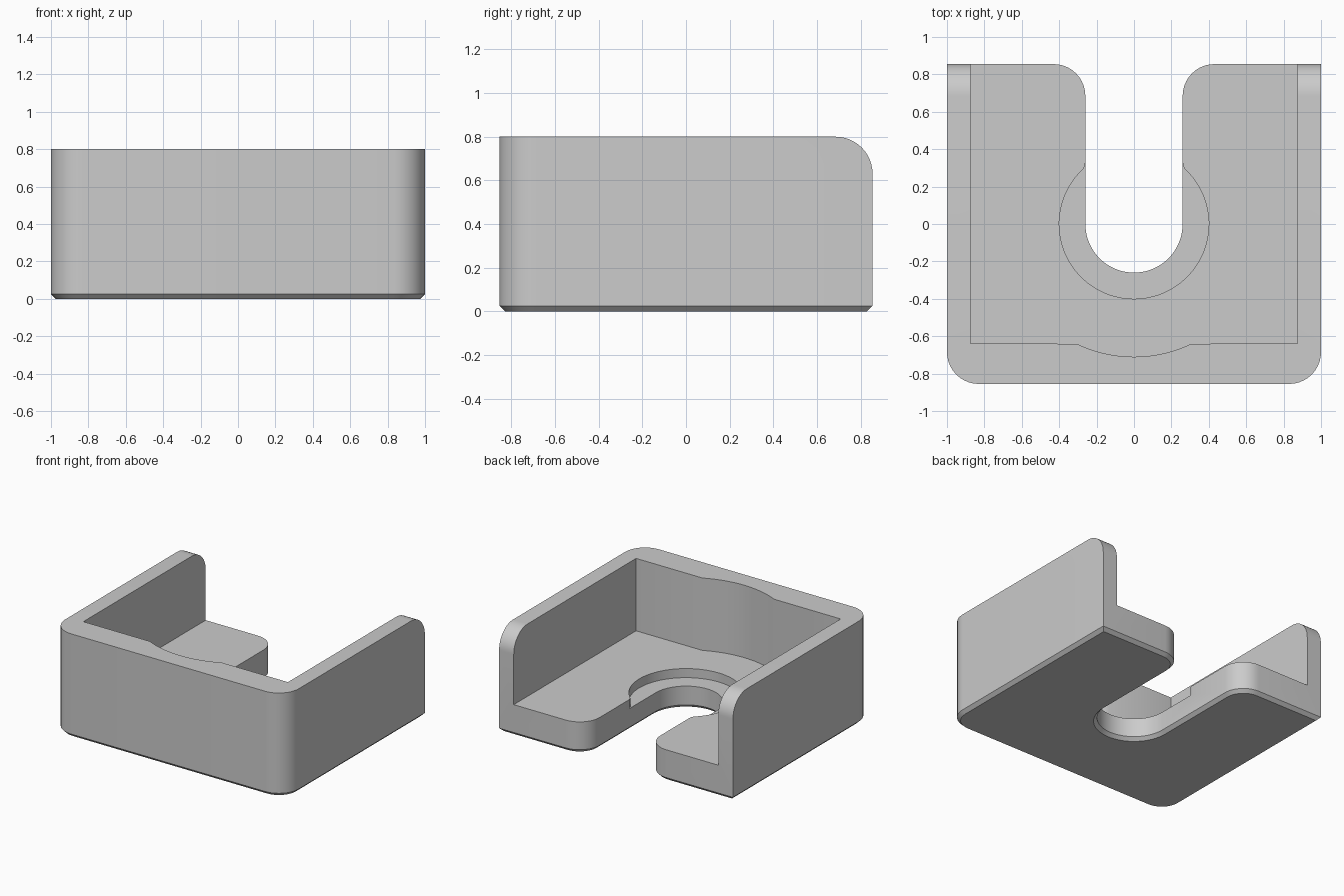
import bpy, bmesh
from math import cos, sin, radians
from mathutils import Vector

cube = bpy.data.objects.get("Cube")
if cube:
    bpy.data.objects.remove(cube)

W, D, H = 1.0, 0.855, 0.8        # half width, half depth, height
FLOOR, LEDGE = 0.24, 0.17        # floor and recess heights
ROUND, SLOT, CHAMFER = 0.17, 0.26, 0.025

grey = bpy.data.materials.new("light grey")
grey.use_nodes = True
grey.diffuse_color = (0.6, 0.6, 0.6, 1)
grey.node_tree.nodes["Principled BSDF"].inputs["Base Color"].default_value = grey.diffuse_color


def arc(cx, cy, r, start, end, steps):
    angles = [radians(start + (end - start) * i / steps) for i in range(steps + 1)]
    return [(cx + r * cos(a), cy + r * sin(a)) for a in angles]


def mirrored(half):
    """Close a right-hand half outline with its mirror image."""
    return half + [(-x, y) for x, y in reversed(half)]


def prism(name, outline, low, high, along_x=False, chamfer=0):
    """Extrude an outline along z, or a (y, z) outline along x."""
    bm = bmesh.new()
    place = (lambda a, b: (low, a, b)) if along_x else (lambda a, b: (a, b, low))
    base = bm.faces.new([bm.verts.new(place(a, b)) for a, b in outline])
    shift = Vector((high - low, 0, 0) if along_x else (0, 0, high - low))
    top = bmesh.ops.extrude_face_region(bm, geom=[base], use_keep_orig=True)["geom"]
    bmesh.ops.translate(bm, vec=shift, verts=[v for v in top if isinstance(v, bmesh.types.BMVert)])
    bmesh.ops.recalc_face_normals(bm, faces=bm.faces)
    if chamfer:
        rim = [e for e in bm.edges if all(abs(v.co.z - low) < 1e-5 for v in e.verts)]
        bmesh.ops.bevel(bm, geom=rim, offset=chamfer, segments=1, affect='EDGES', clamp_overlap=False)
    mesh = bpy.data.meshes.new(name)
    bm.to_mesh(mesh)
    bm.free()
    mesh.materials.append(grey)
    obj = bpy.data.objects.new(name, mesh)
    bpy.context.collection.objects.link(obj)
    return obj


# Solid block with rounded front corners and an open slot at the back
slot_end = arc(0, 0, SLOT, -90, 0, 16)[1:]
lip = arc(SLOT + ROUND, D - ROUND, ROUND, 180, 90, 10)
corner = arc(W - ROUND, ROUND - D, ROUND, 0, -90, 10)
half = slot_end + lip + [(W, D)] + corner
left = [(-x, y) for x, y in reversed(half)]
holder = prism("holder_body", half + left + [(0, -SLOT)], 0, H, chamfer=CHAMFER)

# Inner cavity, with a shallow curved relief in the front wall
relief = [p for p in arc(0, 0, 0.71, -90, -64.4, 10)][1:]
cavity = prism("cavity_cutter", mirrored([(0.001, -0.71)] + relief + [(0.875, -0.64), (0.875, 1.2)]),
               FLOOR, 1.0)

# Round recess in the floor, blending into the slot sides
recess_half = arc(0, 0, 0.4, -89, 47.5, 30) + [(0.263, 0.31), (0.26, 0.33), (0.2, 0.33)]
recess = prism("recess_cutter", mirrored(recess_half), LEDGE, 0.4)

# Rounded top back corners of the side walls
edge = arc(D - ROUND, H - ROUND, ROUND, 0, 90, 12)
rounding = prism("wall_end_cutter", edge + [(D - ROUND, 1.0), (1.0, 1.0), (1.0, H - ROUND)],
                 -1.2, 1.2, along_x=True)

bpy.context.view_layer.objects.active = holder
for cutter in (cavity, recess, rounding):
    cutter.hide_render = True
    mod = holder.modifiers.new(cutter.name, 'BOOLEAN')
    mod.operation, mod.solver, mod.object = 'DIFFERENCE', 'EXACT', cutter
    bpy.ops.object.modifier_apply(modifier=mod.name)
    bpy.data.objects.remove(cutter)

for obj in bpy.context.selected_objects:
    obj.select_set(False)
holder.select_set(True)
bpy.ops.object.shade_smooth_by_angle(angle=radians(25))
